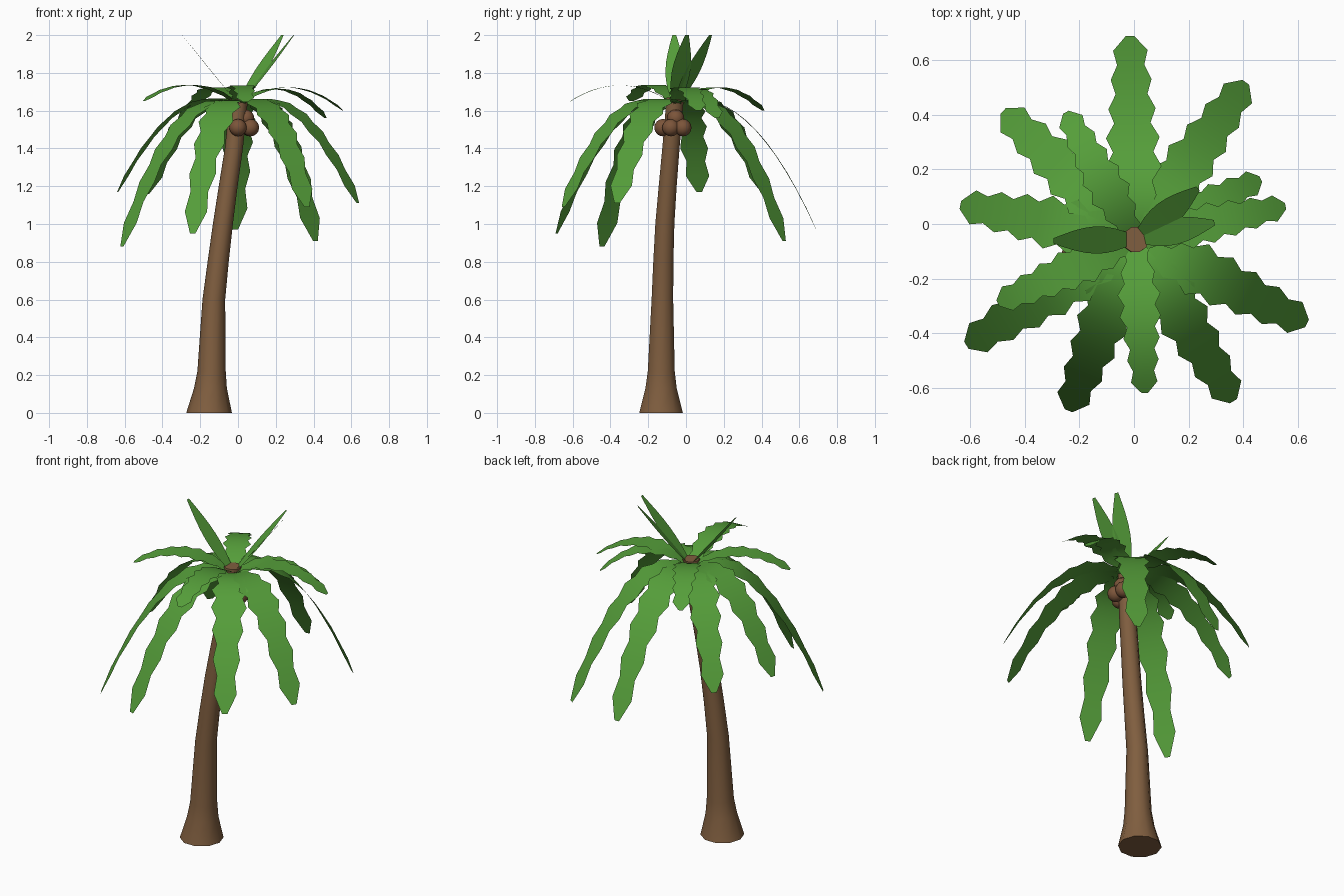
import bpy, bmesh, math
from mathutils import Vector

if "Cube" in bpy.data.objects:
    bpy.data.objects.remove(bpy.data.objects["Cube"])


def material(name, rgb):
    m = bpy.data.materials.new(name)
    m.diffuse_color = (*rgb, 1)
    m.use_nodes = True
    m.node_tree.nodes["Principled BSDF"].inputs["Base Color"].default_value = m.diffuse_color
    return m


GREEN = material("leaf green", (0.091, 0.342, 0.042))
BARK = material("bark brown", (0.215, 0.112, 0.050))
HUSK = material("coconut brown", (0.20, 0.090, 0.042))
CROWN = Vector((0.006, -0.056, 1.63))


def finish(name, bm, mat, angle=50):
    me = bpy.data.meshes.new(name)
    bmesh.ops.recalc_face_normals(bm, faces=bm.faces) if mat is not GREEN else None
    bm.to_mesh(me)
    bm.free()
    ob = bpy.data.objects.new(name, me)
    bpy.context.collection.objects.link(ob)
    me.materials.append(mat)
    bpy.ops.object.select_all(action='DESELECT')
    bpy.context.view_layer.objects.active = ob
    ob.select_set(True)
    bpy.ops.object.shade_smooth_by_angle(angle=math.radians(angle))
    return ob


# Leaning trunk: rings of (x, y, z, radius)
def trunk():
    rings = [(-.153, -.132, 0, .121), (-.146, -.132, .13, .087), (-.140, -.131, .22, .075),
             (-.128, -.125, .6, .060), (-.105, -.120, .8, .056), (-.080, -.112, 1.0, .053),
             (-.052, -.097, 1.2, .050), (-.022, -.080, 1.4, .048), (.006, -.057, 1.67, .048)]
    bm, n, prev = bmesh.new(), 10, None
    for x, y, z, r in rings:
        ring = [bm.verts.new((x + r * math.cos(2 * math.pi * i / n),
                              y + r * math.sin(2 * math.pi * i / n), z)) for i in range(n)]
        if prev:
            for i in range(n):
                j = (i + 1) % n
                bm.faces.new((prev[i], prev[j], ring[j], ring[i]))
        else:
            bm.faces.new(ring[::-1])
        prev = ring
    bm.faces.new(prev)
    finish("trunk", bm, BARK)


# Flat leaf ribbon from the crown to a tip; jagged edges alternate wide and narrow
def leaf(name, tip, rise, half, steps, jag):
    tip = Vector(tip)
    d = tip - CROWN
    side = Vector((-d.y, d.x, 0)).normalized()
    bm, prev = bmesh.new(), None
    for i in range(steps + 1):
        t = i / steps
        p = CROWN + d * t
        p.z = CROWN.z + rise * t + (d.z - rise) * t * t
        if jag:
            w = half * min(0.45 + 1.6 * t, 1.0, 1.36 - 0.8 * t)
            w *= 1.08 if i % 2 else 0.78
            w = half * 0.16 if i == steps else w
        else:
            w = half * (0.2 + 0.8 * math.sin(math.pi * t ** 0.9))
        pair = [bm.verts.new(p + side * w), bm.verts.new(p), bm.verts.new(p - side * w)]
        if prev:
            for k in (0, 1):
                bm.faces.new((prev[k], prev[k + 1], pair[k + 1], pair[k]))
        prev = pair
    finish(name, bm, GREEN)


trunk()

# Lower ring of long drooping fronds
for i, tip in enumerate([(-.015, .69, .97), (.41, .52, .91), (-.48, .415, 1.16), (-.637, .07, 1.17),
                         (-.615, -.445, .88), (-.24, -.685, .95), (.365, -.65, 1.09),
                         (.635, -.365, 1.11)]):
    leaf(f"drooping_frond_{i + 1}", tip, 0.33, 0.095, 14, True)

# Upper ring of arching fronds
for i, tip in enumerate([(.556, .066, 1.60), (.465, .165, 1.56), (-.25, .41, 1.60),
                         (-.50, -.29, 1.65), (.04, -.62, 1.645)]):
    leaf(f"arching_frond_{i + 1}", tip, 0.40, 0.073, 14, True)

# Upright young leaves with plain edges
for i, tip in enumerate([(-.295, -.062, 2), (.235, .13, 2), (.295, .005, 2)]):
    leaf(f"upright_leaf_{i + 1}", tip, 0.36, 0.05, 8, False)

# Coconut cluster
for i, c in enumerate([(0, -.122, 1.51), (.066, -.08, 1.51), (.062, -.017, 1.51), (.04, -.055, 1.56)]):
    bm = bmesh.new()
    bmesh.ops.create_uvsphere(bm, u_segments=12, v_segments=8, radius=0.046)
    bmesh.ops.translate(bm, verts=bm.verts, vec=c)
    finish(f"coconut_{i + 1}", bm, HUSK)
